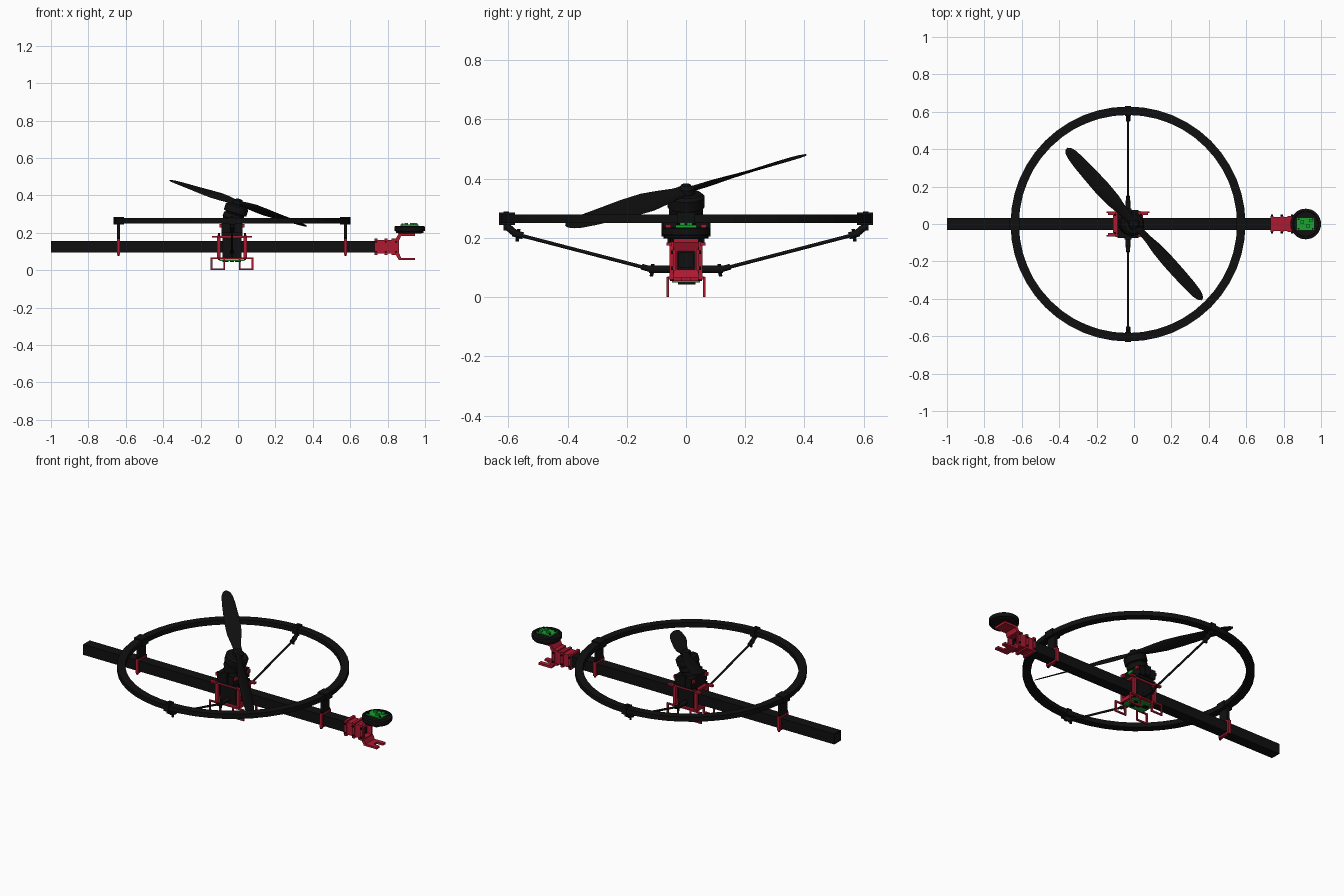
import bpy, bmesh, math
from mathutils import Vector, Matrix

if "Cube" in bpy.data.objects:
    bpy.data.objects.remove(bpy.data.objects["Cube"])


def material(name, rgb):
    m = bpy.data.materials.new(name)
    m.diffuse_color = (*rgb, 1)
    m.use_nodes = True
    m.node_tree.nodes["Principled BSDF"].inputs["Base Color"].default_value = m.diffuse_color
    return m


BLACK = material("black", (0.005, 0.005, 0.005))
RED = material("red", (0.42, 0.01, 0.03))
GREEN = material("green", (0.01, 0.36, 0.03))
HX = -0.032   # hub centre along the beam


def finish(name, bm, mat, smooth=False):
    bmesh.ops.recalc_face_normals(bm, faces=bm.faces)
    me = bpy.data.meshes.new(name)
    bm.to_mesh(me)
    bm.free()
    me.materials.append(mat)
    ob = bpy.data.objects.new(name, me)
    bpy.context.collection.objects.link(ob)
    if smooth:
        bpy.ops.object.select_all(action='DESELECT')
        bpy.context.view_layer.objects.active = ob
        ob.select_set(True)
        bpy.ops.object.shade_smooth_by_angle(angle=math.radians(35))
    return ob


def box(name, x, y, z, mat):
    """Box from (min, max) ranges."""
    bm = bmesh.new()
    size = [b - a for a, b in (x, y, z)]
    mid = [(a + b) / 2 for a, b in (x, y, z)]
    bmesh.ops.create_cube(bm, size=1, matrix=Matrix.Translation(mid) @ Matrix.Diagonal((*size, 1)))
    return finish(name, bm, mat)


def rod(name, p, q, r, mat, n=16, r2=None):
    """Cylinder or cone between two points."""
    p, q = Vector(p), Vector(q)
    rot = (q - p).to_track_quat('Z', 'Y').to_matrix().to_4x4()
    bm = bmesh.new()
    bmesh.ops.create_cone(bm, cap_ends=True, segments=n, radius1=r, radius2=r if r2 is None else r2,
                          depth=(q - p).length, matrix=Matrix.Translation((p + q) / 2) @ rot)
    return finish(name, bm, mat, n > 8)


def prism(name, pts, y, mat):
    """XZ profile extruded across y."""
    bm = bmesh.new()
    f = bm.faces.new([bm.verts.new((a, y[0], b)) for a, b in pts])
    r = bmesh.ops.extrude_face_region(bm, geom=[f])
    vs = [v for v in r['geom'] if isinstance(v, bmesh.types.BMVert)]
    bmesh.ops.translate(bm, vec=(0, y[1] - y[0], 0), verts=vs)
    return finish(name, bm, mat)


def frame(name, axis, span, a, b, t, mat):
    """Hollow rectangular tube along an axis; a and b are the outer ranges."""
    bm = bmesh.new()

    def loop(s, k):
        c = [(a[0] + k, b[0] + k), (a[1] - k, b[0] + k), (a[1] - k, b[1] - k), (a[0] + k, b[1] - k)]
        return [bm.verts.new((s, u, v) if axis == 'x' else (u, s, v)) for u, v in c]
    loops = [loop(span[0], 0), loop(span[1], 0), loop(span[1], t), loop(span[0], t)]
    for i in range(4):
        p, q = loops[i], loops[(i + 1) % 4]
        for j in range(4):
            k = (j + 1) % 4
            bm.faces.new((p[j], p[k], q[k], q[j]))
    return finish(name, bm, mat)


def revolve(name, profile, centre, n, mat, closed=False, smooth=True):
    """Lathe an (r, z) profile about a vertical axis."""
    bm = bmesh.new()
    rings = []
    for r, z in profile:
        rings.append([bm.verts.new((centre[0] + r * math.cos(2 * math.pi * i / n),
                                    centre[1] + r * math.sin(2 * math.pi * i / n), centre[2] + z)) for i in range(n)])
    for k in range(len(rings) if closed else len(rings) - 1):
        p, q = rings[k], rings[(k + 1) % len(rings)]
        for i in range(n):
            j = (i + 1) % n
            bm.faces.new((p[i], p[j], q[j], q[i]))
    if not closed:
        bm.faces.new(rings[0])
        bm.faces.new(rings[-1])
    return finish(name, bm, mat, smooth)


# main hollow beam and guard ring
frame("beam", 'x', (-1, 0.83), (-0.031, 0.031), (0.094, 0.156), 0.007, BLACK)
revolve("guard_ring", [(0.583, 0.251), (0.628, 0.251), (0.628, 0.279), (0.583, 0.279)],
        (HX, 0, 0), 48, BLACK, closed=True, smooth=False)

# posts and clamps joining ring and beam
for s in (-1, 1):
    x = HX + s * 0.607
    frame("beam_clamp", 'x', (x - 0.009, x + 0.009), (-0.042, 0.042), (0.084, 0.168), 0.011, RED)
    box("ring_post", (x - 0.008, x + 0.008), (-0.032, 0.032), (0.166, 0.252), BLACK)
    frame("ring_clip", 'y', (-0.03, 0.03), (HX + s * 0.606 - 0.028, HX + s * 0.606 + 0.028), (0.245, 0.285), 0.006, BLACK)
    for y in (-0.036, 0.036):
        rod("clamp_bolt", (x, y, 0.076), (x, y, 0.178), 0.006, BLACK, 8)

# side struts with their end fittings
for s in (-1, 1):
    rod("strut", (HX, s * 0.11, 0.092), (HX, s * 0.575, 0.213), 0.006, BLACK, 12)
    rod("strut_root", (HX, s * 0.045, 0.094), (HX, s * 0.125, 0.094), 0.013, BLACK, 12)
    rod("strut_socket", (HX, s * 0.105, 0.09), (HX, s * 0.15, 0.103), 0.010, BLACK, 12)
    rod("root_bolt", (HX, s * 0.117, 0.07), (HX, s * 0.112, 0.112), 0.006, BLACK, 8)
    rod("strut_tip", (HX, s * 0.55, 0.207), (HX, s * 0.585, 0.217), 0.012, BLACK, 12)
    rod("tip_elbow", (HX, s * 0.575, 0.214), (HX, s * 0.606, 0.24), 0.012, BLACK, 12)
    rod("tip_bolt", (HX, s * 0.57, 0.188), (HX, s * 0.565, 0.23), 0.006, BLACK, 8)
    box("strut_ring_clip", (HX - 0.016, HX + 0.016), sorted((s * 0.578, s * 0.632)), (0.244, 0.285), BLACK)
    box("clip_tab", (HX - 0.008, HX + 0.008), sorted((s * 0.598, s * 0.616)), (0.225, 0.29), BLACK)

# hub block, red clamps and plates
box("hub_block", (HX - 0.05, HX + 0.05), (-0.046, 0.046), (0.066, 0.2), BLACK)
for s in (-1, 1):
    x = HX + s * 0.07
    frame("hub_clamp", 'x', (x - 0.009, x + 0.009), (-0.056, 0.056), (0.068, 0.186), 0.016, RED)
    for t in (-1, 1):
        rod("hub_bolt", (x, t * 0.048, 0.055), (x, t * 0.048, 0.2), 0.006, BLACK, 8)
        box("hub_ear", (x + s * 0.018 - 0.02, x + s * 0.018 + 0.02), sorted((t * 0.048, t * 0.066)), (0.174, 0.184), RED)
        box("motor_ear", (HX + s * 0.055 - 0.012, HX + s * 0.055 + 0.012), sorted((t * 0.05, t * 0.07)), (0.228, 0.246), RED)
box("upper_plate", (HX - 0.08, HX + 0.08), (-0.056, 0.056), (0.172, 0.182), RED)

# electronics tray, board and landing legs
box("tray", (HX - 0.08, HX + 0.08), (-0.062, 0.062), (0.06, 0.069), RED)
box("circuit_board", (HX - 0.066, HX + 0.066), (-0.047, 0.047), (0.05, 0.057), GREEN)
for dx, dy, w in ((-0.035, 0.015, 0.016), (0.03, -0.018, 0.013), (0.0, 0.0, 0.011), (0.04, 0.025, 0.009)):
    box("chip", (HX + dx - w, HX + dx + w), (dy - w * 0.7, dy + w * 0.7), (0.043, 0.05), BLACK)
for s in (-1, 1):
    for y in (-0.062, 0.062):
        frame("landing_leg", 'y', (y - 0.004, y + 0.004),
              sorted((HX + s * 0.037, HX + s * 0.114)), (0, 0.068), 0.009, RED)

# motor mount below the tilted motor
box("mount_base", (HX - 0.055, HX + 0.055), (-0.062, 0.062), (0.184, 0.2), BLACK)
box("mount_body", (HX - 0.055, HX + 0.055), (-0.076, 0.076), (0.198, 0.252), BLACK)
rod("mount_neck", (HX, 0, 0.25), (HX + 0.004, 0, 0.285), 0.052, BLACK, 24)
box("mount_board", (HX + 0.054, HX + 0.06), (-0.018, 0.018), (0.228, 0.246), GREEN)
for t in (-1, 1):
    box("mount_arm", (HX - 0.018, HX + 0.018), sorted((t * 0.066, t * 0.082)), (0.205, 0.262), BLACK)

# tilted motor and propeller share one leaning frame
lean = Matrix.Translation((0.002, 0, 0.36)) @ Matrix.Rotation(math.radians(18.5), 4, 'Y')
motor = revolve("motor", [(0.045, -0.1), (0.058, -0.092), (0.058, -0.068), (0.052, -0.065), (0.052, -0.06),
                          (0.063, -0.057), (0.063, -0.022), (0.052, -0.012), (0.022, -0.01)], (0, 0, 0), 24, BLACK)
hub = revolve("propeller_hub", [(0.03, -0.014), (0.03, 0.008), (0.022, 0.012), (0.016, 0.02), (0.005, 0.022)],
              (0, 0, 0), 20, BLACK)
# blade stations: radius, chord, pitch in degrees, thickness
stations = [(0.0, 0.046, 25, 0.020), (0.05, 0.046, 32, 0.018), (0.11, 0.062, 36, 0.015), (0.18, 0.082, 31, 0.012),
            (0.27, 0.086, 25, 0.010), (0.36, 0.080, 20, 0.008), (0.45, 0.072, 17, 0.007), (0.51, 0.060, 15, 0.006),
            (0.54, 0.042, 14, 0.005), (0.555, 0.016, 14, 0.003)]
blades = []
for turn in (0, 180):
    bm = bmesh.new()
    prev = None
    for r, c, pitch, th in stations:
        a = math.radians(pitch)
        ring = []
        for i in range(12):
            u = 2 * math.pi * i / 12
            v, w = c / 2 * math.cos(u), th / 2 * math.sin(u)
            ring.append(bm.verts.new((r, v * math.cos(a) + w * math.sin(a), w * math.cos(a) - v * math.sin(a))))
        if prev:
            for i in range(12):
                j = (i + 1) % 12
                bm.faces.new((prev[i], prev[j], ring[j], ring[i]))
        else:
            bm.faces.new(ring)
        prev = ring
    bm.faces.new(prev)
    bm.transform(Matrix.Rotation(math.radians(turn - 46.5), 4, 'Z'))
    blades.append(finish("propeller_blade", bm, BLACK, True))
for ob in [motor, hub] + blades:
    ob.data.transform(lean)

# tail bracket: sleeve, ribs, forked lower plate and upper plate
frame("tail_sleeve", 'x', (0.735, 0.86), (-0.037, 0.037), (0.088, 0.162), 0.006, RED)
for x in (0.738, 0.79, 0.845):
    frame("tail_rib", 'x', (x - 0.008, x + 0.008), (-0.044, 0.044), (0.08, 0.17), 0.012, RED)
    for y in (-0.046, 0.046):
        for z in (0.098, 0.152):
            rod("tail_bolt", (x, y - 0.004, z), (x, y + 0.004, z), 0.006, BLACK, 8)
prism("upper_arm", [(0.82, 0.16), (0.862, 0.16), (0.872, 0.184), (0.945, 0.184), (0.945, 0.197), (0.86, 0.197),
                    (0.845, 0.17), (0.82, 0.17)], (-0.042, 0.042), RED)
prism("lower_arm", [(0.82, 0.09), (0.862, 0.09), (0.872, 0.066), (0.905, 0.066), (0.905, 0.054), (0.86, 0.054),
                    (0.845, 0.08), (0.82, 0.08)], (-0.042, 0.042), RED)
for s in (-1, 1):
    box("lower_prong", (0.9, 0.945), sorted((s * 0.016, s * 0.042)), (0.054, 0.066), RED)

# sensor disc on the tail with its board
revolve("sensor_disc", [(0.06, 0.197), (0.074, 0.2), (0.074, 0.208), (0.082, 0.21), (0.082, 0.232), (0.076, 0.236),
                        (0.068, 0.236), (0.066, 0.228)], (0.918, 0, 0), 32, BLACK)
box("sensor_board", (0.868, 0.966), (-0.036, 0.036), (0.236, 0.243), GREEN)
for x, y in ((0.88, 0.026), (0.956, 0.026), (0.88, -0.026), (0.956, -0.026)):
    rod("board_standoff", (x, y, 0.225), (x, y, 0.25), 0.005, BLACK, 8)
for x, y in ((0.9, 0.012), (0.93, -0.012), (0.945, 0.018)):
    box("sensor_part", (x - 0.01, x + 0.01), (y - 0.008, y + 0.008), (0.243, 0.252), GREEN)
